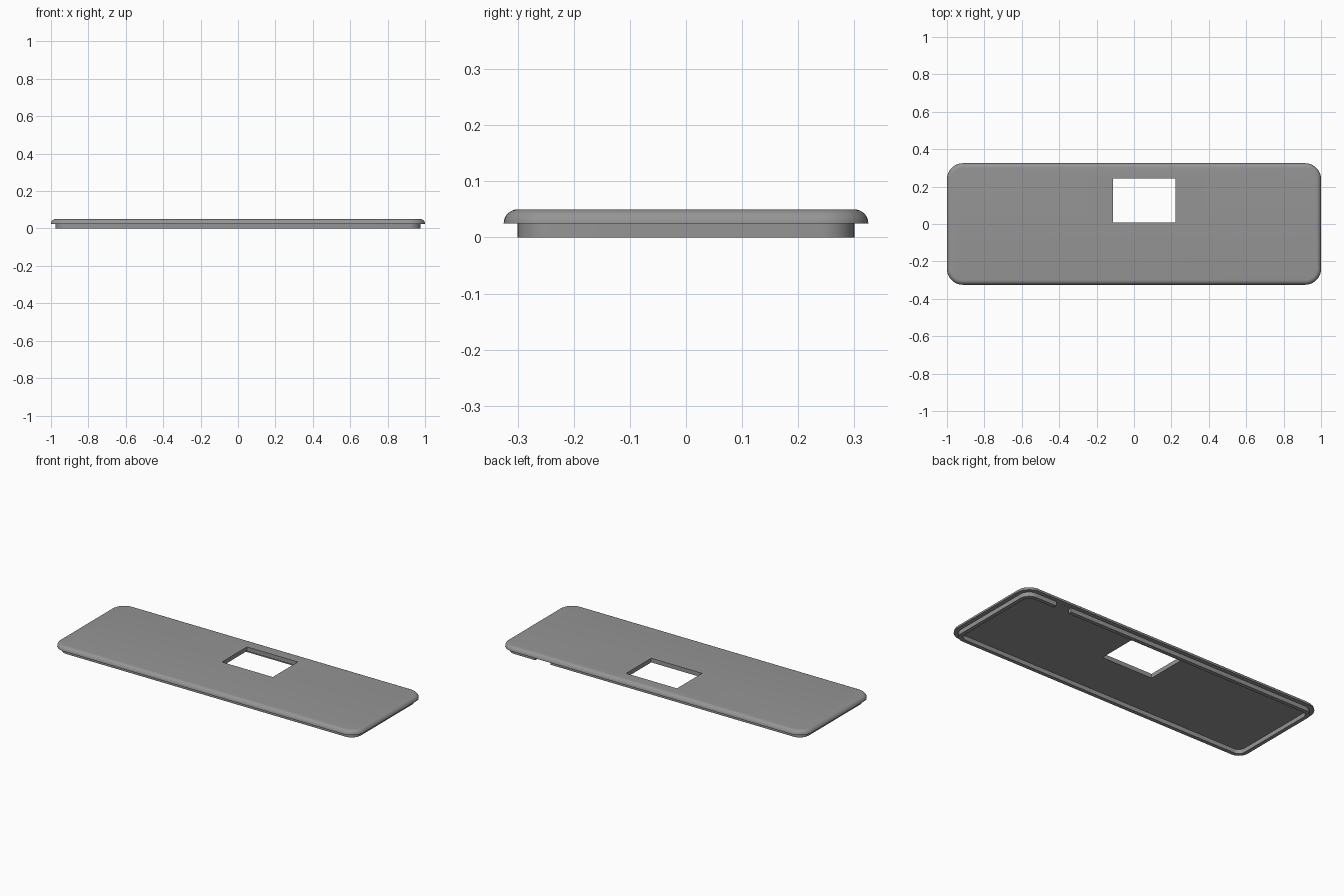
import bpy, bmesh, math

if "Cube" in bpy.data.objects:
    bpy.data.objects.remove(bpy.data.objects["Cube"])

HX, HY, CORNER = 1.0, 0.325, 0.085   # half sizes and corner radius of the lid
EDGE, TOP, UNDER = 0.025, 0.05, 0.025

grey = bpy.data.materials.new("mid grey")
grey.diffuse_color = (0.3, 0.3, 0.3, 1)
grey.use_nodes = True
grey.node_tree.nodes["Principled BSDF"].inputs["Base Color"].default_value = grey.diffuse_color


def rounded_ring(bm, inset, z, steps=10):
    """Rounded rectangle of vertices, inset from the outer outline."""
    r = CORNER - inset
    ring = []
    for q, (sx, sy) in enumerate([(1, 1), (-1, 1), (-1, -1), (1, -1)]):
        for i in range(steps + 1):
            a = math.pi / 2 * (q + i / steps)
            ring.append(bm.verts.new((sx * (HX - CORNER) + r * math.cos(a),
                                      sy * (HY - CORNER) + r * math.sin(a), z)))
    return ring


def cutter(name, x0, x1, y0, y1, z0, z1):
    bpy.ops.mesh.primitive_cube_add(size=1, location=((x0 + x1) / 2, (y0 + y1) / 2, (z0 + z1) / 2))
    ob = bpy.context.object
    ob.name = name
    ob.scale = (x1 - x0, y1 - y0, z1 - z0)
    ob.hide_render = True
    ob.hide_set(True)
    return ob


# Section of the lid from the top edge, round the overhang, to the inside of the lip
section = []
for i in range(9):
    a = math.pi / 2 * i / 8
    section.append((EDGE * (1 - math.sin(a)), UNDER + (TOP - UNDER) * math.cos(a)))
section += [(0.025, UNDER), (0.025, 0), (0.047, 0), (0.047, UNDER)]

# Lid body lofted through the section
bm = bmesh.new()
rings = [rounded_ring(bm, inset, z) for inset, z in section]
for a, b in zip(rings, rings[1:]):
    for i in range(len(a)):
        j = (i + 1) % len(a)
        bm.faces.new((a[i], b[i], b[j], a[j]))
bm.faces.new(rings[0])
bm.faces.new(rings[-1][::-1])
bmesh.ops.recalc_face_normals(bm, faces=bm.faces)
mesh = bpy.data.meshes.new("lid")
bm.to_mesh(mesh)
bm.free()
mesh.materials.append(grey)
lid = bpy.data.objects.new("lid", mesh)
bpy.context.collection.objects.link(lid)

# Rectangular window and small notch in the back lip
cuts = [cutter("window_cutter", -0.112, 0.222, 0.009, 0.244, -0.1, 0.1),
        cutter("notch_cutter", 0.68, 0.78, 0.26, 0.315, -0.05, 0.0245)]
for c in cuts:
    m = lid.modifiers.new(c.name, 'BOOLEAN')
    m.operation = 'DIFFERENCE'
    m.solver = 'EXACT'
    m.object = c

bpy.ops.object.select_all(action='DESELECT')
bpy.context.view_layer.objects.active = lid
lid.select_set(True)
for c in cuts:
    bpy.ops.object.modifier_apply(modifier=c.name)
    bpy.data.objects.remove(c)
bpy.ops.object.shade_smooth_by_angle(angle=math.radians(30))
